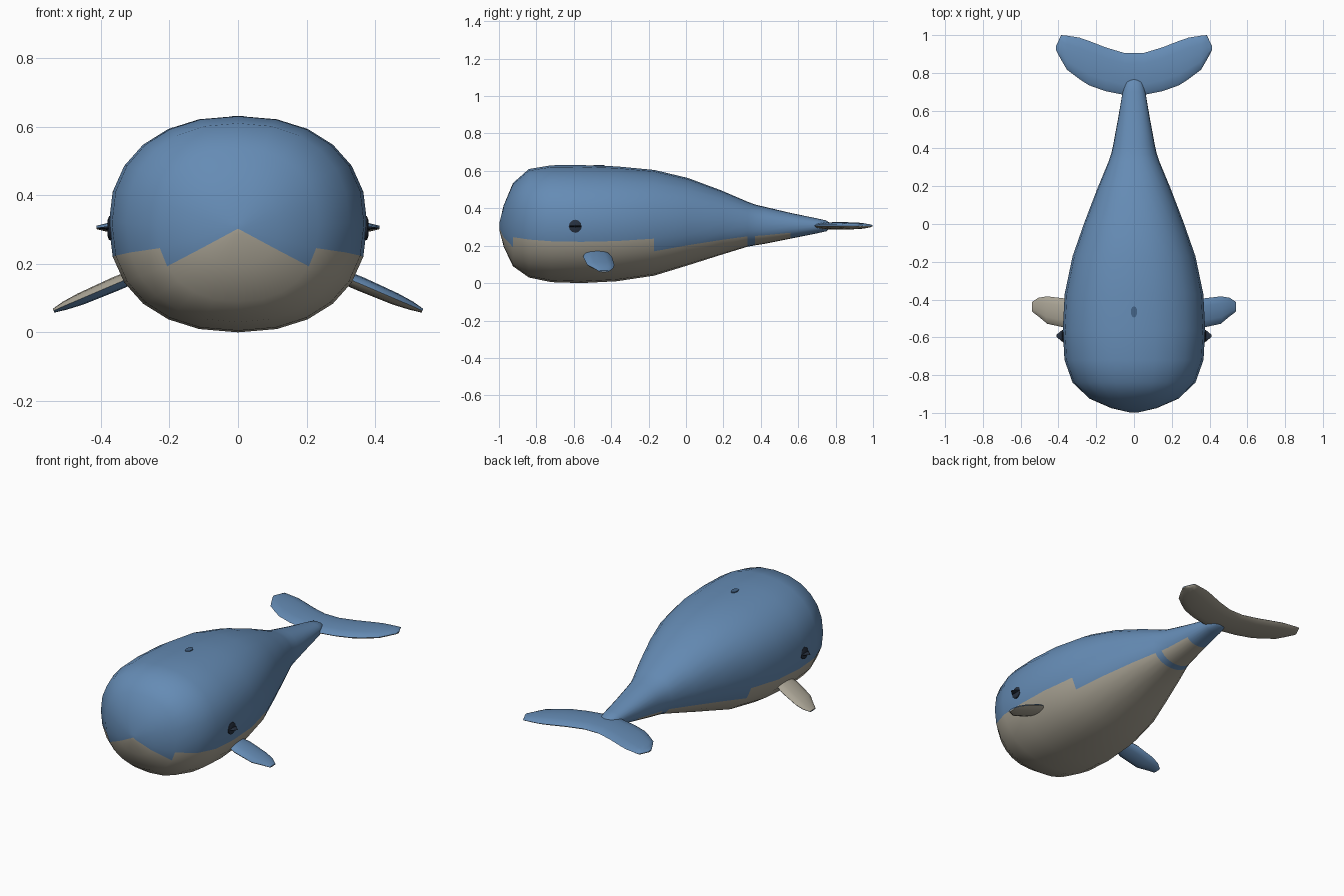
import bpy, bmesh, math
from mathutils import Vector

if "Cube" in bpy.data.objects:
    bpy.data.objects.remove(bpy.data.objects["Cube"])


def material(name, rgb):
    m = bpy.data.materials.new(name)
    m.diffuse_color = (*rgb, 1)
    m.use_nodes = True
    m.node_tree.nodes["Principled BSDF"].inputs["Base Color"].default_value = m.diffuse_color
    return m


BLUE = material("blue skin", (0.13, 0.26, 0.46))
CREAM = material("cream belly", (0.40, 0.37, 0.30))
DARK = material("dark eye", (0.02, 0.03, 0.05))
NAVY = material("blowhole blue", (0.06, 0.13, 0.25))


def loft(name, rings, mats, pick, angle=50):
    """Skin a list of point rings; pick(ring, segment) chooses the material."""
    bm = bmesh.new()
    rows = [[bm.verts.new(p) for p in r] for r in rings]
    n = len(rows[0])
    for i in range(len(rows) - 1):
        for j in range(n):
            k = (j + 1) % n
            f = bm.faces.new((rows[i][j], rows[i][k], rows[i + 1][k], rows[i + 1][j]))
            f.material_index = pick(i, j)
    # close both ends with a fan
    for i, row in ((0, rows[0]), (len(rows) - 2, rows[-1])):
        c = bm.verts.new(sum((v.co for v in row), Vector()) / n)
        for j in range(n):
            bm.faces.new((row[j], row[(j + 1) % n], c)).material_index = pick(i, j)
    bmesh.ops.recalc_face_normals(bm, faces=bm.faces)
    me = bpy.data.meshes.new(name)
    bm.to_mesh(me)
    bm.free()
    for m in mats:
        me.materials.append(m)
    ob = bpy.data.objects.new(name, me)
    bpy.context.collection.objects.link(ob)
    bpy.context.view_layer.objects.active = ob
    ob.select_set(True)
    bpy.ops.object.shade_smooth_by_angle(angle=math.radians(angle))
    ob.select_set(False)
    return ob


def power(v, p=0.89):
    return math.copysign(abs(v) ** p, v)


# body and tail stem: y, half width, bottom z, top z
BODY = [(-0.998, 0.02, 0.285, 0.32), (-0.975, 0.12, 0.195, 0.415),
        (-0.925, 0.235, 0.09, 0.535), (-0.84, 0.325, 0.03, 0.61),
        (-0.72, 0.368, 0.005, 0.63), (-0.56, 0.377, 0.0, 0.631),
        (-0.37, 0.367, 0.01, 0.624), (-0.17, 0.325, 0.04, 0.605),
        (0.01, 0.262, 0.095, 0.562), (0.19, 0.193, 0.152, 0.495),
        (0.33, 0.135, 0.195, 0.435), (0.37, 0.121, 0.202, 0.42),
        (0.42, 0.11, 0.21, 0.408), (0.56, 0.084, 0.238, 0.375),
        (0.70, 0.060, 0.266, 0.346), (0.75, 0.047, 0.277, 0.335),
        (0.768, 0.022, 0.293, 0.322)]
SEG = 24
rings = []
for y, w, lo, hi in BODY:
    ring = []
    for j in range(SEG):
        a = 2 * math.pi * j / SEG
        ring.append((w * power(math.cos(a)), y,
                     (lo + hi) / 2 + (hi - lo) / 2 * power(math.sin(a))))
    rings.append(ring)


def belly(i, j):
    y = BODY[i][0]
    if y > 0.5 or 0.32 < y < 0.36:
        return 0
    wide = -0.93 < y < -0.18
    return int(13 <= j < 23) if wide else int(14 <= j < 22)


loft("body", rings, (BLUE, CREAM), belly)


def blade(name, stations, normal, mats):
    """Flat fin from stations (x, z, front y, back y, half thickness)."""
    rings = []
    for x, z, y0, y1, t in stations:
        mid = Vector((x, (y0 + y1) / 2, z))
        ring = []
        for j in range(12):
            a = math.pi * j / 6
            ring.append(mid + Vector((0, (y1 - y0) / 2 * math.cos(a), 0))
                        + normal * (t * math.sin(a)))
        rings.append(ring)
    return loft(name, rings, mats, lambda i, j: int(j >= 6))


# tail fluke
HALF = [(0.05, 0.683, 0.905, 0.02), (0.15, 0.703, 0.935, 0.02),
        (0.24, 0.735, 0.97, 0.02), (0.29, 0.768, 0.987, 0.019),
        (0.355, 0.817, 0.997, 0.016), (0.385, 0.868, 1.0, 0.012),
        (0.412, 0.918, 0.945, 0.005)]
half = [(x, 0.306, a, b, t) for x, a, b, t in HALF]
full = [(-x, z, a, b, t) for x, z, a, b, t in reversed(half)] + half
blade("tail_fluke", full, Vector((0, 0, 1)), (BLUE, CREAM))

# side flippers, the left one carries its colours upside down
FLIPPER = [(0.30, 0.165, -0.54, -0.42, 0.02), (0.36, 0.14, -0.55, -0.395, 0.021),
           (0.46, 0.097, -0.528, -0.383, 0.018), (0.505, 0.078, -0.49, -0.39, 0.013),
           (0.538, 0.063, -0.465, -0.412, 0.006)]
for side, label, mats in ((1, "right", (BLUE, CREAM)), (-1, "left", (CREAM, BLUE))):
    blade(label + "_flipper", [(side * x, z, a, b, t) for x, z, a, b, t in FLIPPER],
          Vector((side * 0.4, 0, 0.917)), mats)

    # eye disc with a thin pointed lid
    for part, profile, squash in (
            ("eye", ((0.36, 0.035), (0.376, 0.035), (0.381, 0.022)), 1),
            ("eyelid", ((0.365, 0.035), (0.38, 0.031), (0.41, 0.006)), 0.18)):
        rings = [[(side * x, -0.592 + r * math.cos(j * math.pi / 6),
                   0.304 + squash * r * math.sin(j * math.pi / 6)) for j in range(12)]
                 for x, r in profile]
        loft(label + "_" + part, rings, (DARK,), lambda i, j: 0)

# blowhole
rings = [[(0.017 * math.cos(j * math.pi / 6), -0.465 + 0.03 * math.sin(j * math.pi / 6), z)
          for j in range(12)] for z in (0.615, 0.631)]
loft("blowhole", rings, (NAVY,), lambda i, j: 0)
